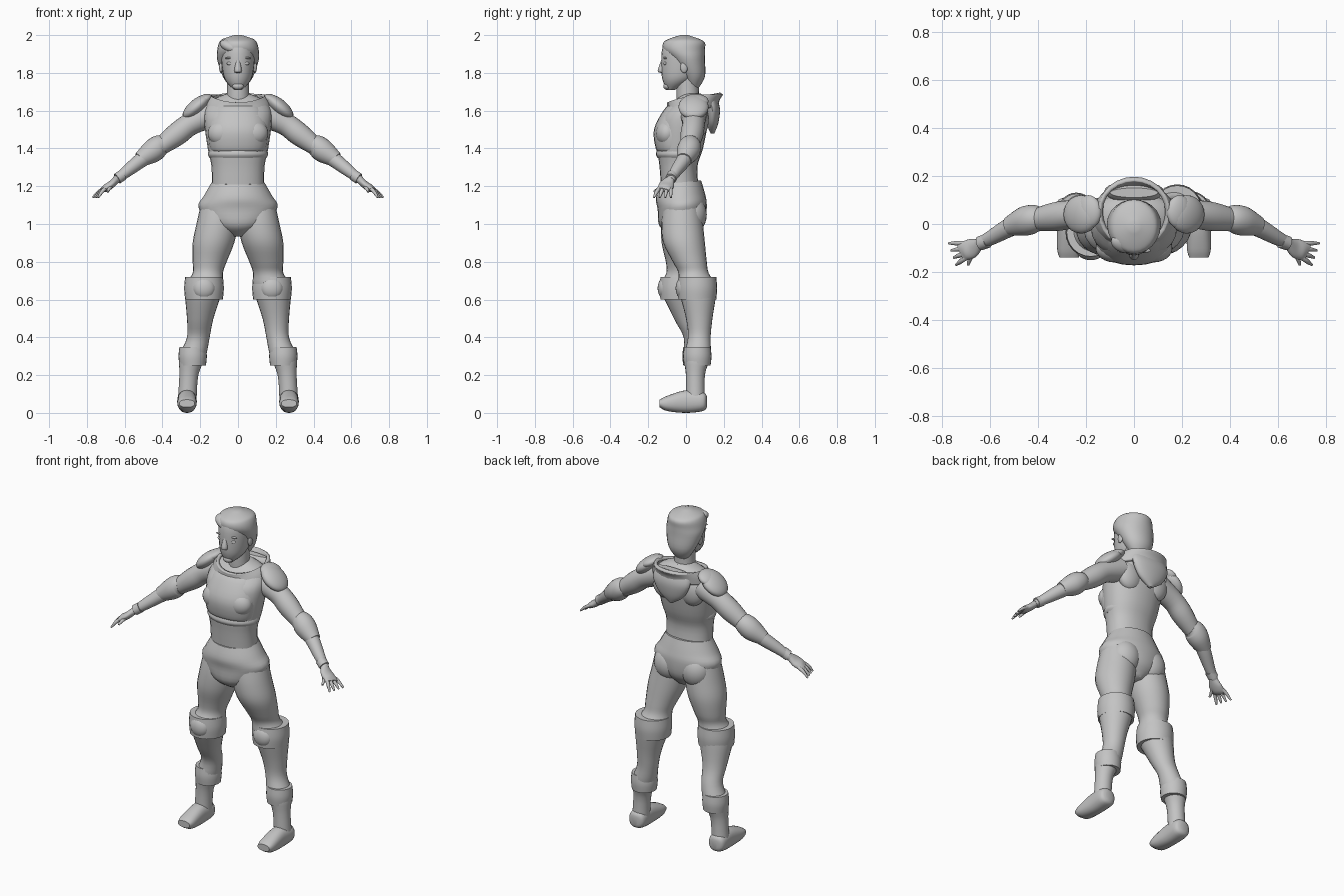
import bpy, bmesh, math
from mathutils import Vector

if "Cube" in bpy.data.objects:
    bpy.data.objects.remove(bpy.data.objects["Cube"], do_unlink=True)

shade = .55
grey = bpy.data.materials.new("plain grey")
grey.use_nodes = True
grey.diffuse_color = (shade, shade, shade, 1)
grey.node_tree.nodes["Principled BSDF"].inputs["Base Color"].default_value = grey.diffuse_color

BACK, UP = Vector((0, 1, 0)), Vector((0, 0, 1))


def finish(name, bm):
    """Turn a bmesh into a smooth grey object."""
    bmesh.ops.recalc_face_normals(bm, faces=bm.faces)
    mesh = bpy.data.meshes.new(name)
    bm.to_mesh(mesh)
    bm.free()
    mesh.materials.append(grey)
    obj = bpy.data.objects.new(name, mesh)
    bpy.context.collection.objects.link(obj)
    bpy.ops.object.select_all(action='DESELECT')
    bpy.context.view_layer.objects.active = obj
    obj.select_set(True)
    bpy.ops.object.shade_smooth_by_angle(angle=math.radians(40))
    return obj


def spline(rows, steps):
    """Smooth the section rows with a Catmull-Rom spline."""
    padded = [rows[0], *rows, rows[-1]]
    result = []
    for before, start, end, after in zip(padded, padded[1:], padded[2:], padded[3:]):
        leave, arrive = (end - before) / 2, (after - start) / 2
        for i in range(steps):
            t = i / steps
            ease = t * t * (3 - 2 * t)
            result.append(start.lerp(end, ease) + leave * t * (1 - t) ** 2 - arrive * t * t * (1 - t))
    return result + [rows[-1]]


def loft(name, rows, side=1, axis=None, ref=BACK, sides=24, cap=True, slope=0, power=1):
    """Skin elliptical sections: x, y, z, half width and, unless round, half depth."""
    rows = spline([Vector((row[0] * side, *row[1:], row[-1])[:5]) for row in rows], steps=4)
    centres = [Vector(row[:3]) for row in rows]
    bm = bmesh.new()
    rings = []
    for i, (row, centre) in enumerate(zip(rows, centres)):
        ahead, behind = centres[min(i + 1, len(rows) - 1)], centres[max(i - 1, 0)]
        along = axis or (ahead - behind).normalized()
        deep = (ref - along * ref.dot(along)).normalized()
        wide = deep.cross(along)
        ring = []
        for k in range(sides):
            angle = math.tau * k / sides
            across, depth = (math.copysign(abs(v) ** power, v) for v in (math.cos(angle), math.sin(angle)))
            point = centre + wide * row[3] * across + deep * row[4] * depth
            point.z += slope * (point.y - centre.y)
            ring.append(bm.verts.new(point))
        rings.append(ring)
    for low, high in zip(rings, rings[1:]):
        for k in range(sides):
            n = (k + 1) % sides
            bm.faces.new((low[k], low[n], high[n], high[k]))
    if cap:
        bm.faces.new(rings[0])
        bm.faces.new(rings[-1])
    return finish(name, bm)


def upright(name, rows, **options):
    """Loft level sections on the centre line: z, y, half width, half depth."""
    return loft(name, [(0, y, z, width, depth) for z, y, width, depth in rows], axis=UP, **options)


def blob(name, place, size, turn=(0, 0, 0)):
    bm = bmesh.new()
    bmesh.ops.create_uvsphere(bm, u_segments=24, v_segments=14, radius=1)
    obj = finish(name, bm)
    obj.location, obj.scale, obj.rotation_euler = place, size, turn


def pair(name, place, size, tilt=0):
    """A blob and its mirror image."""
    for side, label in ((1, "left_"), (-1, "right_")):
        blob(label + name, (place[0] * side, *place[1:]), size, (0, tilt * side, 0))


def band(name, section, reach, swell, side):
    """A bulging level cuff around one section of a limb."""
    x, y, z, radius = section
    loft(name, [(x, y, z + reach * step, radius + swell * (1 - abs(step))) for step in (-1, 0, 1)],
         side, axis=UP)


# Torso
upright("trousers_top", [(.94, -.01, .04, .06), (1, -.02, .15, .12), (1.09, -.02, .21, .13),
                         (1.15, -.03, .18, .13), (1.22, -.03, .14, .11)], slope=.1)
upright("shirt", [(1.17, -.03, .14, .1), (1.3, -.04, .14, .1), (1.4, -.03, .16, .12), (1.55, -.01, .18, .13),
                  (1.62, .02, .17, .11), (1.66, .03, .13, .08), (1.69, .03, .06, .05)], power=.9)
upright("breastplate", [(1.38, -.06, .13, .08), (1.4, -.06, .15, .1), (1.5, -.06, .16, .11),
                        (1.6, -.02, .14, .1), (1.64, 0, .11, .08)], power=.9)
upright("rib_hem", [(1.35, -.04, .15, .11), (1.37, -.04, .16, .12), (1.4, -.04, .15, .11)])
pair("chest", (.08, -.1, 1.48), (.08, .06, .07))
pair("shoulder_blade", (.09, .07, 1.55), (.08, .05, .09))
pair("buttock", (.09, .03, 1.05), (.09, .08, .1))

# Collar and the hood hanging behind it
collar = upright("collar", [(1.6, .03, .16, .12), (1.64, .04, .15, .12), (1.67, .05, .13, .13)],
                 cap=False, slope=.2)
collar.modifiers.new("thickness", 'SOLIDIFY').thickness = .02
upright("hood_flap", [(1.48, .14, .01, .01), (1.53, .14, .08, .03), (1.6, .14, .12, .04),
                      (1.65, .13, .12, .04), (1.68, .13, .1, .02)])

# Head
upright("neck", [(1.58, .03, .08, .07), (1.66, .01, .06, .06), (1.78, .01, .06, .06)])
upright("face", [(1.71, -.08, .02, .02), (1.75, -.05, .06, .07), (1.8, -.03, .08, .1),
                 (1.9, -.02, .09, .11), (1.95, -.02, .08, .1)])
upright("hair", [(1.71, .04, .03, .02), (1.78, .04, .08, .06), (1.87, .01, .11, .09), (1.92, -.01, .11, .11),
                 (1.96, -.01, .1, .11), (1.98, -.01, .08, .08), (2, -.01, .02, .02)])
blob("fringe", (-.04, -.08, 1.94), (.06, .04, .03), (.2, .4, -.3))
upright("nose", [(1.8, -.12, .01, .01), (1.81, -.13, .02, .02), (1.87, -.12, .01, .01)], sides=12)
blob("mouth", (0, -.11, 1.77), (.03, .01, .01))
blob("chin", (0, -.1, 1.73), (.03, .02, .02))
pair("eye", (.04, -.11, 1.85), (.02, .01, .01))
pair("brow", (.04, -.11, 1.88), (.03, .01, .006), tilt=.1)
pair("ear", (.09, -.01, 1.83), (.01, .02, .03))

# Shoulder guards in two overlapping plates
pair("shoulder_guard", (.22, .04, 1.62), (.09, .08, .04), tilt=.7)
pair("shoulder_plate", (.19, .05, 1.65), (.06, .07, .03), tilt=.5)

leg = [(.1, -.02, 1.09, .1), (.11, -.02, 1, .11), (.13, -.01, .9, .11), (.15, .02, .8, .09),
       (.16, .04, .74, .08), (.18, .06, .66, .1), (.2, .07, .5, .07), (.21, .07, .4, .06),
       (.24, .06, .3, .07), (.26, .05, .2, .05), (.27, .05, .05, .05)]
shoe = [(.11, .06, .02, .03), (.09, .06, .05, .05), (0, .06, .05, .06), (-.1, .05, .05, .04),
        (-.14, .05, .04, .02)]
arm = [(.14, .04, 1.58, .07), (.25, .04, 1.53, .06), (.33, .03, 1.47, .06), (.45, .01, 1.38, .04),
       (.51, -.01, 1.34, .04), (.6, -.06, 1.27, .03), (.65, -.08, 1.23, .02)]
palm = [(.64, -.08, 1.24, .02), (.67, -.1, 1.21, .02, .04), (.7, -.11, 1.19, .02, .04),
        (.72, -.12, 1.18, .01, .04)]

for side, label, bend in ((1, "left_", 0), (-1, "right_", .1)):
    # Legs, the right one with its knee bent forward
    limb = [(x, y - bend * math.exp(-((z - .62) / .18) ** 2), z, radius) for x, y, z, radius in leg]
    loft(label + "leg", limb, side, axis=UP)
    band(label + "boot_top", limb[5], .06, .005, side)
    band(label + "ankle_guard", limb[8], .05, .005, side)
    x, y, z, radius = limb[5]
    blob(label + "knee_pad", (x * side, y - radius * .75, z), (.06, .04, .06))
    loft(label + "shoe", [(.27, y, z, width, depth) for y, z, width, depth in shoe],
         side, axis=-BACK, ref=UP, power=.85)

    # Arms
    loft(label + "arm", arm, side)
    loft(label + "elbow_cuff", [(.39, .02, 1.42, .05), (.42, .02, 1.41, .06), (.46, .01, 1.38, .06),
                                (.52, -.01, 1.34, .04)], side)
    loft(label + "wrist_band", [(.61, -.07, 1.26, .03), (.64, -.08, 1.24, .03)], side)
    loft(label + "palm", palm, side)

    # Fingers fan out from the knuckles
    for i in range(4):
        knuckle = Vector((.7, -.08 - .02 * i, 1.19))
        tip = Vector((.77 - .01 * i, -.08 - .03 * i, 1.14))
        middle = knuckle.lerp(tip, .5) + UP * .006
        loft(label + "finger", [(*knuckle, .01), (*middle, .01), (*tip, .005)], side, sides=10)
    loft(label + "thumb", [(.66, -.11, 1.21, .01), (.68, -.14, 1.19, .01), (.69, -.17, 1.17, .006)],
         side, ref=UP, sides=10)
